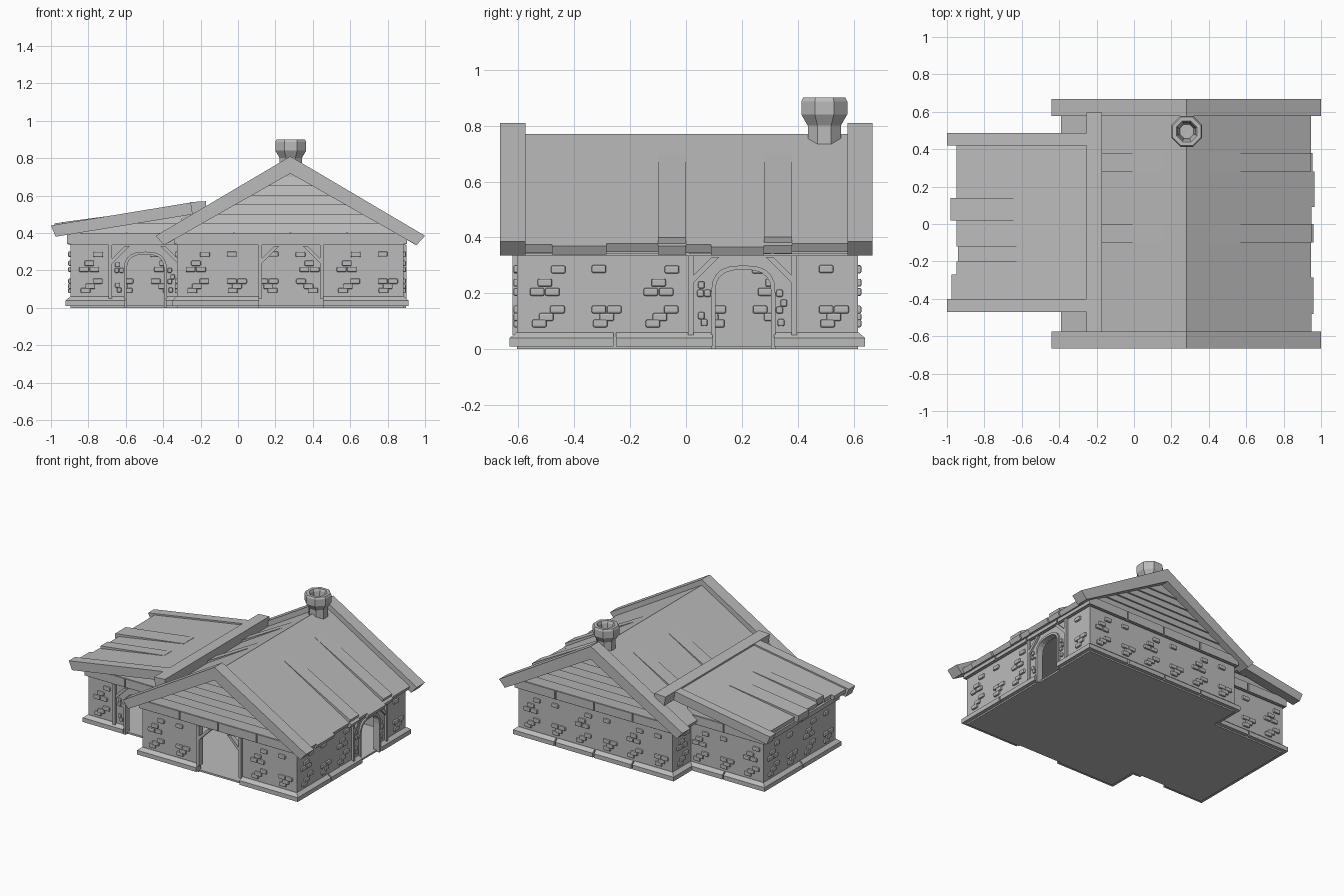
import bpy, bmesh, math
from mathutils import Matrix, Vector

if "Cube" in bpy.data.objects:
    bpy.data.objects.remove(bpy.data.objects["Cube"])

stone = bpy.data.materials.new("stone_grey")
stone.diffuse_color = (0.5, 0.5, 0.5, 1)
stone.use_nodes = True
stone.node_tree.nodes["Principled BSDF"].inputs["Base Color"].default_value = stone.diffuse_color
parts = {}


def part(name):
    return parts.setdefault(name, bmesh.new())


def loft(name, a, b, M=Matrix()):
    """Closed solid between two rings with the same number of points."""
    bm = part(name)
    va = [bm.verts.new(M @ Vector(p)) for p in a]
    vb = [bm.verts.new(M @ Vector(p)) for p in b]
    n = len(va)
    bm.faces.new(va)
    bm.faces.new(vb[::-1])
    for i in range(n):
        j = (i + 1) % n
        bm.faces.new((va[i], vb[i], vb[j], va[j]))


def prism(name, pts, y0, y1, M=Matrix()):
    """Extrude an (x, z) outline along y."""
    loft(name, [(x, y0, z) for x, z in pts], [(x, y1, z) for x, z in pts], M)


def box(name, x0, x1, y0, y1, z0, z1, M=Matrix()):
    prism(name, [(x0, z0), (x1, z0), (x1, z1), (x0, z1)], y0, y1, M)


TOP, U = 0.335, 0.2
BRICKS = {  # brick centres (along, height) in each kind of wall panel
    "A": [(.148, .285), (.1, .238), (.072, .205), (.127, .205),
          (.145, .142), (.105, .115), (.08, .092)],
    "B": [(.09, .287), (.09, .142), (.145, .142), (.118, .115), (.095, .092)],
}
DOOR_STONES = [(.05, .23), (.047, .2), (.072, .2), (.05, .12), (.06, .095),
               (.33, .2), (.345, .165), (.33, .14), (.335, .095)]


def course(name, profile, u0, u1, M, ends):
    """Row of blocks with small gaps; mitred at building corners."""
    n = max(1, round((u1 - u0) / 0.33))
    w = (u1 - u0) / n
    for i in range(n):
        a, b = u0 + i * w, u0 + (i + 1) * w
        ma, mb = i == 0 and ends[0], i == n - 1 and ends[1]
        a += 0 if i == 0 else .005
        b -= 0 if i == n - 1 else .005
        loft(name, [(a - (o if ma else 0), -o, z) for o, z in profile],
             [(b + (o if mb else 0), -o, z) for o, z in profile], M)


def posts_and_braces(u, left, right, M):
    for p, s in ((left, 1), (right, -1)):
        c = u + p
        box("door_posts", c - .01, c + .01, -.016, .03, .05, TOP, M)
        c += s * .008
        prism("door_braces", [(c, .235), (c + s * .095, .33), (c + s * .068, .33), (c, .262)],
              -.013, .02, M)


def wall(x, y, angle, length, layout, beam_top):
    """Wall along local x whose outside faces local -y."""
    M = Matrix.Translation((x, y, 0)) @ Matrix.Rotation(math.radians(angle), 4, "Z")
    k = length / sum(2 if c in "DO" else 1 for c in layout)
    u, start, runs = 0, 0, []
    for c in layout:
        w = 2 * k if c in "DO" else k
        if c in "AB":
            box("walls", u, u + w, 0, .03, 0, TOP, M)
            for bu, bz in BRICKS[c]:
                box("wall_bricks", u + bu - .026, u + bu + .026, -.013, .042, bz - .014, bz + .014, M)
        elif c == "D":
            # Arched doorway with a raised surround
            ts = [math.pi * (1 - i / 10) for i in range(11)]
            sq = lambda v: math.copysign(abs(v) ** .75, v)
            arch = lambda r: [(u + .2 + (.1 + r) * sq(math.cos(t)), .2 + (.085 + r) * sq(math.sin(t)))
                              for t in ts]
            inner = [(u + .1, .0)] + arch(0) + [(u + .3, .0)]
            outer = [(u + .085, .0)] + arch(.015) + [(u + .315, .0)]
            prism("walls", [(u, 0)] + inner + [(u + w, 0), (u + w, TOP), (u, TOP)], 0, .03, M)
            for i in range(len(inner) - 1):
                prism("door_arches", [inner[i], inner[i + 1], outer[i + 1], outer[i]], -.012, .034, M)
            for bu, bz in DOOR_STONES:
                box("wall_bricks", u + bu - .012, u + bu + .012, -.012, .04, bz - .013, bz + .013, M)
            posts_and_braces(u, .012, .383, M)
            runs.append((start, u + .09))
            start = u + .31
        else:
            # Wide open entrance
            for a, b in ((u, u + .035), (u + .375, u + w)):
                box("walls", a, b, 0, .03, 0, TOP, M)
            posts_and_braces(u, .04, .37, M)
            runs.append((start, u + .035))
            start = u + .375
        u += w
    runs.append((start, length))
    for a, b in runs:
        course("plinth", [(-.01, .01), (.026, .01), (.026, .04), (.002, .06), (-.01, .06)],
               a, b, M, (a == 0, b == length))
    course("top_beam", [(-.01, .34), (.018, .34), (.018, beam_top), (-.01, beam_top)],
           0, length, M, (True, True))
    box("beam_backing", 0, length, -.01, .02, .335, beam_top - .004, M)


# Main house walls: front, right, back, and the two stubs beside the wing
wall(-.325, -.605, 0, 1.21, "ABOAB", .4)
wall(.885, -.605, 90, 1.22, "ABADB", .372)
wall(.885, .615, 180, 1.21, "ABABAB", .4)
wall(-.325, .615, -90, .205, "A", .372)
wall(-.325, -.4, -90, .205, "B", .372)
# Wing walls: front, back, left
wall(-.895, -.4, 0, .6, "AD", .4)
wall(-.295, .41, 180, .6, "ABA", .4)
wall(-.895, .41, -90, .81, "ABAB", .372)

# Floors
box("floor", -.315, .875, -.595, .605, 0, .012)
box("floor", -.885, -.3, -.39, .4, 0, .012)

# Attic bodies
prism("attic", [(-.325, TOP), (.885, TOP), (.885, .375), (.28, .732), (-.325, .375)], -.6, .61)
prism("wing_attic", [(-.895, TOP), (-.25, TOP), (-.25, .52), (-.895, .412)], -.395, .405)


# Lapped gable boards
def siding(name, y, s, bounds, rows, z0=.4, h=.05):
    for i in range(rows):
        a, b = z0 + i * h, z0 + (i + 1) * h
        (l0, r0), (l1, r1) = bounds(a), bounds(b)
        if r1 - l1 < .02:
            l1 = r1 = (l1 + r1) / 2
            l1, r1 = l1 - .01, r1 + .01
        loft(name, [(l0, y, a), (r0, y, a), (r0, y + s * .014, a), (l0, y + s * .014, a)],
             [(l1, y, b), (r1, y, b), (r1, y + s * .003, b), (l1, y + s * .003, b)])


main_span = lambda z: (.28 - (.735 - z) / .59, .28 + (.735 - z) / .59)
wing_span = lambda z: (min(-.32, -.96 + (z - .39) / .165), -.3)
for y, s in ((-.6, -1), (.61, 1)):
    siding("gable_boards", y, s, main_span, 6)
for y, s in ((-.395, -1), (.405, 1)):
    siding("wing_gable_boards", y, s, wing_span, 2)

# Main roof: uneven strips on both slopes, some with a lifted plank on top
cuts = [-.58, -.48, -.285, -.1, 0, .09, .28, .38, .58]
reach = [.67, .68, .665, .68, .67, .685, .675, .665]
for s in (1, -1):
    for i, d in enumerate(reach):
        y0, y1 = cuts[i], cuts[i + 1]
        if s < 0:
            d = .67
        e = .77 - .59 * d
        prism("roof", [(.28, .77), (.28 + s * d, e), (.28 + s * (d - .015), e - .03), (.28, .735)], y0, y1)
        if i in (3, 6):
            prism("roof_planks", [(.28 + s * .12, .70), (.28 + s * (d - .01), e + .03),
                                  (.28 + s * (d - .02), e)], y0, y1)

# Main bargeboards
for y in (-.665, .578):
    prism("bargeboards", [(-.44, .385), (.28, .81), (1, .385), (.955, .335), (.28, .718), (-.395, .335)],
          y, y + .09)

# Wing roof, edge boards and ridge beam
wing_cuts = [-.4, -.27, -.2, -.12, .02, .14, .3, .42]
wing_eave = [-.975, -.95, -.94, -.95, -.98, -.95, -.95]
wz = lambda x: .43 + (x + 1) * .164
for i, x in enumerate(wing_eave):
    prism("wing_roof", [(x, wz(x)), (-.22, wz(-.22)), (-.22, wz(-.22) - .03), (x + .005, wz(x) - .032)],
          wing_cuts[i], wing_cuts[i + 1])
    if i in (2, 4):
        prism("wing_roof_planks", [(x, wz(x)), (x, wz(x) + .018), (-.44, wz(-.44) + .002), (-.44, wz(-.44) - .01)],
              wing_cuts[i], wing_cuts[i + 1])
for y0, y1 in ((-.47, -.4), (.42, .487)):
    prism("wing_edge_boards", [(-1, .44), (-.24, .565), (-.24, .5), (-.975, .38)], y0, y1)
prism("wing_ridge_beam", [(-.255, .565), (-.17, .57), (-.17, .47), (-.245, .5)], -.577, .595)

# Chimney: eight-sided, with a hollow flared cap
bm = part("chimney")
rings = []
for r, z in [(.064, .68), (.064, .8), (.089, .84), (.089, .887), (.082, .9), (.06, .9), (.052, .885), (.04, .8)]:
    rings.append([bm.verts.new((.282 + r * math.cos(math.pi * (i + .5) / 4),
                                .495 + r * math.sin(math.pi * (i + .5) / 4), z)) for i in range(8)])
for a, b in zip(rings, rings[1:]):
    for i in range(8):
        bm.faces.new((a[i], a[(i + 1) % 8], b[(i + 1) % 8], b[i]))
bm.faces.new(rings[0][::-1])
bm.faces.new(rings[-1])

# Turn every part into an object
for name, bm in parts.items():
    bmesh.ops.recalc_face_normals(bm, faces=bm.faces)
    mesh = bpy.data.meshes.new(name)
    bm.to_mesh(mesh)
    bm.free()
    mesh.materials.append(stone)
    ob = bpy.data.objects.new(name, mesh)
    bpy.context.collection.objects.link(ob)
    if name == "wall_bricks":
        bev = ob.modifiers.new("rounded_edges", "BEVEL")
        bev.width, bev.segments = .006, 2
